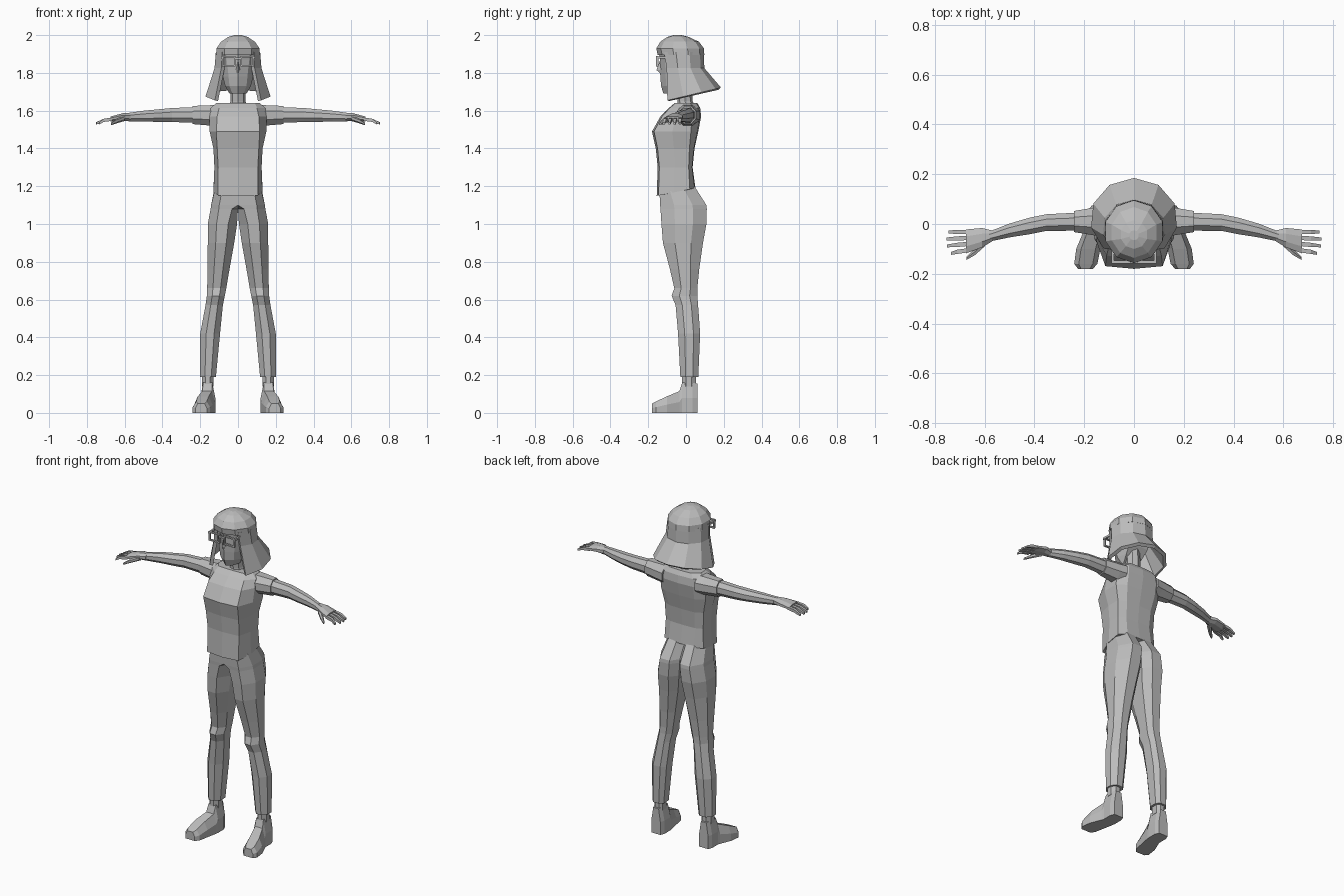
import bpy
import bmesh
from math import cos, sin, radians
from mathutils import Vector

default_cube = bpy.data.objects.get("Cube")
if default_cube:
    bpy.data.objects.remove(default_cube)

grey = bpy.data.materials.new("plain grey")
grey.use_nodes = True
colour = (0.5, 0.5, 0.5, 1)
grey.diffuse_color = colour
grey.node_tree.nodes["Principled BSDF"].inputs["Base Color"].default_value = colour


def finish(name, bm, mirror=False, thickness=0):
    """Turn a bmesh into a flat shaded object."""
    bmesh.ops.remove_doubles(bm, verts=bm.verts, dist=0.0005)
    bmesh.ops.recalc_face_normals(bm, faces=bm.faces)
    mesh = bpy.data.meshes.new(name)
    bm.to_mesh(mesh)
    bm.free()
    mesh.materials.append(grey)
    obj = bpy.data.objects.new(name, mesh)
    bpy.context.collection.objects.link(obj)
    if thickness:
        solid = obj.modifiers.new("thickness", "SOLIDIFY")
        solid.thickness = thickness
        solid.offset = -1
    if mirror:
        obj.modifiers.new("other side", "MIRROR").use_clip = False
    return obj


def add_loft(bm, rings, closed=True):
    """Bridge rings of equal length, capping the ends when closed."""
    rows = [[bm.verts.new(p) for p in ring] for ring in rings]
    count = len(rows[0])
    for low, high in zip(rows, rows[1:]):
        for i in range(count if closed else count - 1):
            j = (i + 1) % count
            bm.faces.new((low[i], low[j], high[j], high[i]))
    if closed:
        bm.faces.new(rows[0])
        bm.faces.new(rows[-1])


def loft(name, rings, mirror=False, closed=True, thickness=0):
    bm = bmesh.new()
    add_loft(bm, rings, closed)
    return finish(name, bm, mirror, thickness)


def symmetric(half, z, tilt=0):
    """Ring from its +x half, listed from front to back."""
    ring = half + [(-x, y) for x, y in reversed(half) if x > 0]
    return [(x, y, z + tilt * y) for x, y in ring]


def round_ring(z, rx, front, back, tilt=0, start=-90, sweep=360, n=10):
    """Ellipse given by half width and its front and back limits."""
    mid, ry = (front + back) / 2, (back - front) / 2
    steps = n if sweep == 360 else n - 1
    angles = [radians(start + sweep * i / steps) for i in range(n)]
    points = [(rx * cos(a), mid + ry * sin(a)) for a in angles]
    return [(x, y, z + tilt * y) for x, y in points]


def arm_ring(x, y, z, ry, rz, n=8):
    angles = [radians(360 * (i + 0.5) / n) for i in range(n)]
    return [(x, y + ry * cos(a), z + rz * sin(a)) for a in angles]


def box(bm, low, high):
    (a, b, c), (d, e, f) = low, high
    add_loft(bm, [[(a, b, z), (d, b, z), (d, e, z), (a, e, z)] for z in (c, f)])


# Shirt body: height, flat front half width, half width, front, back, tilt
body = [
    (1.18, 0.105, 0.13, -0.155, 0.05, 0.2),
    (1.3, 0.105, 0.125, -0.15, 0.035, 0),
    (1.4, 0.11, 0.13, -0.16, 0.045, 0),
    (1.49, 0.115, 0.15, -0.18, 0.065, 0),
    (1.57, 0.11, 0.15, -0.135, 0.08, 0),
    (1.615, 0.1, 0.145, -0.09, 0.075, 0),
    (1.64, 0.09, 0.115, -0.06, 0.06, 0),
]
rings = []
for z, flat, wide, front, back, tilt in body:
    half = [(0, front), (flat, front * 0.94), (wide, front * 0.4),
            (wide, back * 0.4), (wide * 0.65, back * 0.92), (0, back)]
    rings.append(symmetric(half, z, tilt))
loft("shirt_body", rings)


# Trousers, each leg carrying half of the hips
def leg_ring(z, inner, outer, front, back, cut, tilt=0):
    w, d = outer - inner, back - front
    points = [
        (inner + cut * w, front), (outer - 0.3 * w, front),
        (outer, front + 0.3 * d), (outer, back - 0.3 * d),
        (outer - 0.3 * w, back), (inner + 0.25 * w, back),
        (inner, back - 0.2 * d), (inner, front + cut * d),
    ]
    return [(x, y, z + tilt * y) for x, y in points]


legs = [
    (1.19, 0, 0.125, -0.14, 0.045, 0, 0.2),
    (1.1, 0, 0.142, -0.137, 0.108, 0),
    (1.08, 0, 0.145, -0.135, 0.11, 0.22),
    (1.0, 0.005, 0.16, -0.13, 0.108, 0.3),
    (0.9, 0.02, 0.16, -0.122, 0.09, 0.3),
    (0.76, 0.045, 0.162, -0.085, 0.07, 0.3),
    (0.66, 0.062, 0.163, -0.062, 0.06, 0.3),
    (0.62, 0.07, 0.165, -0.076, 0.06, 0.3),
    (0.57, 0.08, 0.172, -0.055, 0.064, 0.3),
    (0.42, 0.095, 0.2, -0.042, 0.075, 0.3),
    (0.19, 0.117, 0.2, -0.03, 0.065, 0.3),
]
loft("trouser_leg", [leg_ring(*leg) for leg in legs], mirror=True)

# Socks and shoes
loft("sock", [leg_ring(z, 0.13, 0.19, -0.022, 0.052, 0.3) for z in (0.14, 0.2)], mirror=True)
shoe = [
    (0.06, 0.13, 0.19, 0.155), (0.035, 0.12, 0.2, 0.16),
    (-0.02, 0.12, 0.2, 0.16), (-0.035, 0.122, 0.205, 0.115),
    (-0.1, 0.135, 0.232, 0.088), (-0.16, 0.147, 0.24, 0.06),
    (-0.18, 0.165, 0.225, 0.05),
]
rings = []
for y, inner, outer, top in shoe:
    inset = 0.2 * (outer - inner)
    rings.append([(inner, y, 0), (outer, y, 0), (outer, y, top * 0.5),
                  (outer - inset, y, top), (inner + inset, y, top), (inner, y, top * 0.5)])
loft("shoe", rings, mirror=True)

# Sleeves and bare arms: x, y, z, radius in y, radius in z
sleeve = [(0.11, 0.01, 1.575, 0.07, 0.06), (0.15, 0.01, 1.575, 0.062, 0.058),
          (0.24, 0.01, 1.577, 0.046, 0.052)]
loft("sleeve", [arm_ring(*s) for s in sleeve], mirror=True)
arm = [(0.2, 0.01, 1.577, 0.04, 0.046), (0.35, 0.006, 1.577, 0.036, 0.04),
       (0.42, -0.008, 1.574, 0.036, 0.036), (0.5, -0.026, 1.571, 0.03, 0.031),
       (0.58, -0.05, 1.566, 0.022, 0.024)]
loft("arm", [arm_ring(*a) for a in arm], mirror=True)

# Hand with palm, four fingers and a thumb
bm = bmesh.new()
palm = [(0.57, -0.048, 1.566, 0.024, 0.024), (0.61, -0.055, 1.567, 0.042, 0.021),
        (0.675, -0.07, 1.556, 0.052, 0.014)]
add_loft(bm, [arm_ring(*p) for p in palm])
fingers = [(0.745, -0.032), (0.752, -0.06), (0.75, -0.088), (0.735, -0.118)]
for tip, y in fingers:
    base = y * 0.85 - 0.005
    add_loft(bm, [arm_ring(0.665, base, 1.555, 0.012, 0.012, 4),
                  arm_ring(0.71, (base + y) / 2, 1.549, 0.012, 0.012, 4),
                  arm_ring(tip, y, 1.533, 0.008, 0.008, 4)])
add_loft(bm, [arm_ring(0.6, -0.075, 1.56, 0.018, 0.015, 6),
              arm_ring(0.64, -0.112, 1.546, 0.016, 0.012, 6),
              arm_ring(0.672, -0.137, 1.53, 0.008, 0.007, 6)])
finish("hand", bm, mirror=True)

# Neck and face
loft("neck", [round_ring(1.61, 0.05, -0.045, 0.055, n=8),
              round_ring(1.65, 0.04, -0.045, 0.035, n=8),
              round_ring(1.78, 0.04, -0.06, 0.03, n=8)])
face = [
    (1.69, 0.03, 0.045, -0.113, -0.05), (1.73, 0.045, 0.068, -0.126, 0),
    (1.78, 0.05, 0.08, -0.13, 0.04), (1.83, 0.055, 0.088, -0.132, 0.06),
    (1.87, 0.06, 0.092, -0.132, 0.06), (1.92, 0.06, 0.092, -0.14, 0.06),
]
rings = []
for z, flat, wide, front, back in face:
    half = [(0, front - 0.006), (flat, front + 0.022), (wide, front + 0.065),
            (wide * 0.8, back), (0, back)]
    rings.append(symmetric(half, z))
loft("face", rings)
bm = bmesh.new()
nose = [[Vector(p) for p in ((-w, -0.125, z), (0, y, z), (w, -0.125, z))]
        for z, w, y in ((1.8, 0.014, -0.14), (1.815, 0.014, -0.156), (1.865, 0.006, -0.138))]
add_loft(bm, nose)
finish("nose", bm)

# Spectacles: rims, bridge and side arms
bm = bmesh.new()
for z in (1.835, 1.882):
    box(bm, (0.016, -0.158, z), (0.082, -0.146, z + 0.008))
for x in (0.012, 0.078):
    box(bm, (x, -0.158, 1.835), (x + 0.008, -0.146, 1.89))
box(bm, (0, -0.158, 1.872), (0.014, -0.148, 1.882))
box(bm, (0.08, -0.158, 1.876), (0.09, -0.04, 1.888))
finish("spectacles", bm, mirror=True)

# Hair: rounded crown and a flared bob open at the face
crown = [(1.895, 0.122, -0.15, 0.097), (1.93, 0.12, -0.157, 0.095),
         (1.965, 0.094, -0.136, 0.068), (1.99, 0.055, -0.1, 0.015),
         (2.0, 0.02, -0.065, -0.025)]
loft("hair_crown", [round_ring(*c) for c in crown])
bob = [(1.91, 0.12, -0.15, 0.095, 0), (1.825, 0.127, -0.135, 0.097, 0),
       (1.678, 0.176, -0.145, 0.185, 0.24)]
rings = [round_ring(*b, start=-46, sweep=272, n=9) for b in bob]
loft("hair_bob", rings, closed=False, thickness=0.02)
